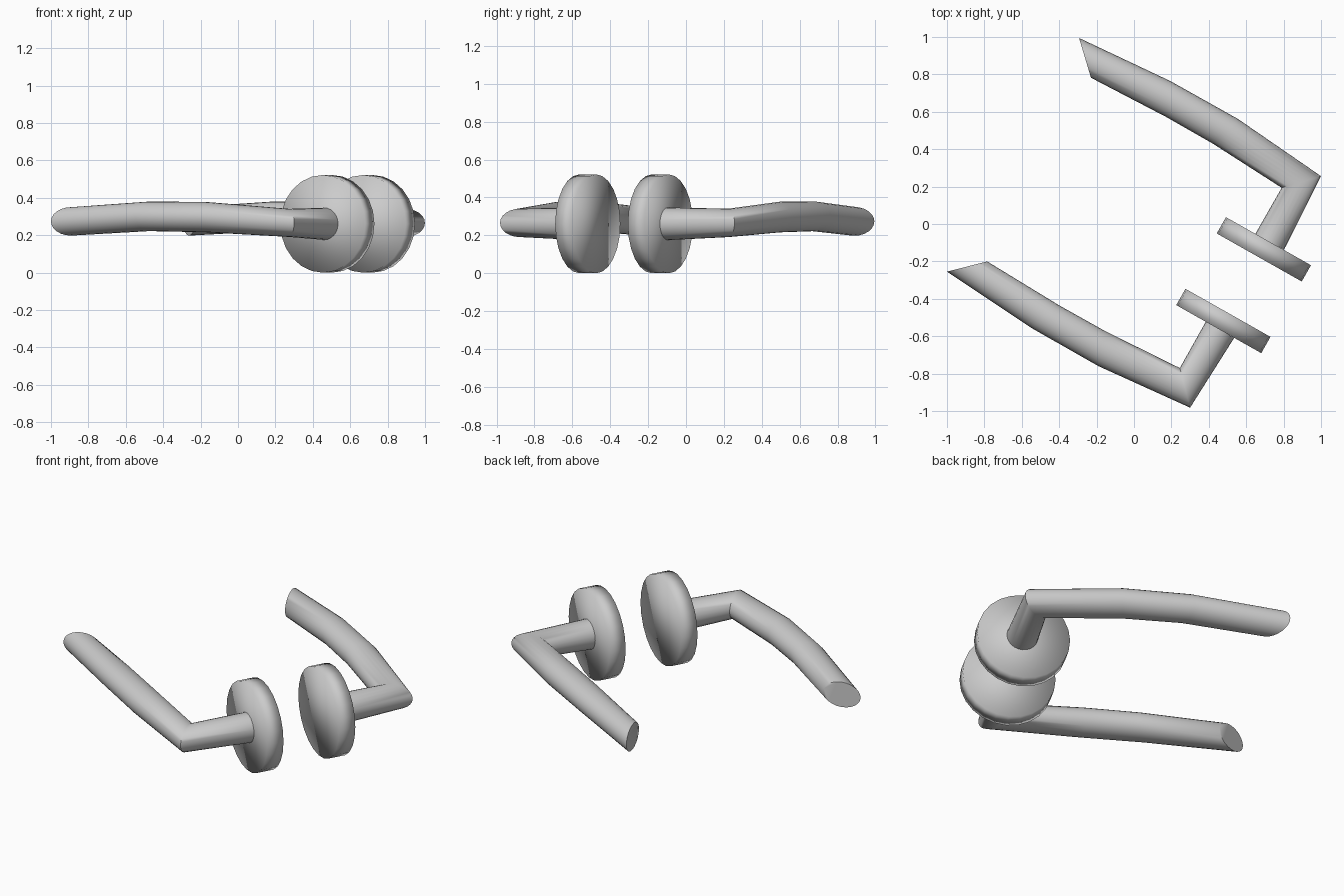
import bpy, bmesh, math
from mathutils import Vector

if "Cube" in bpy.data.objects:
    bpy.data.objects.remove(bpy.data.objects["Cube"])

N = Vector((0.492, 0.8706, 0)).normalized()   # normal of the door plane
T = Vector((N.y, -N.x, 0))                    # direction along the door
M = Vector((0.586, -0.327, 0))                # point midway between both roses
SEG = 24


def reflect(p):
    return p - 2 * (p - M).dot(N) * N


def loft(name, rings, mirror, sharp=None):
    """Bridge consecutive rings of points, capping both ends."""
    bm = bmesh.new()
    loops = [[bm.verts.new(reflect(p) if mirror else p) for p in r] for r in rings]
    for a, b in zip(loops, loops[1:]):
        for i in range(SEG):
            j = (i + 1) % SEG
            bm.faces.new((a[i], a[j], b[j], b[i]))
    bm.faces.new(loops[0])
    bm.faces.new(loops[-1])
    bmesh.ops.recalc_face_normals(bm, faces=bm.faces)
    me = bpy.data.meshes.new(name)
    bm.to_mesh(me)
    bm.free()
    me.shade_smooth()
    if sharp:
        me.set_sharp_from_angle(angle=math.radians(sharp))
    ob = bpy.data.objects.new(name, me)
    bpy.context.collection.objects.link(ob)


def ring(c, side, half_height):
    """Ellipse spanned by a horizontal half-axis and a vertical half-height."""
    up = Vector((0, 0, half_height))
    return [c + side * math.cos(a) + up * math.sin(a)
            for a in (2 * math.pi * i / SEG for i in range(SEG))]


# lever sections: inner x, y, outer x, y, centre z, half height
SECTIONS = [
    (0.385, -0.520, 0.535, -0.610, 0.261, 0.086),
    (0.245, -0.770, 0.300, -0.982, 0.266, 0.075),
    (-0.150, -0.575, -0.190, -0.760, 0.297, 0.081),
    (-0.400, -0.435, -0.550, -0.555, 0.301, 0.079),
    (-0.785, -0.200, -1.000, -0.255, 0.274, 0.076),
]
lever = []
for ix, iy, ox, oy, z, h in SECTIONS:
    a, b = Vector((ix, iy, z)), Vector((ox, oy, z))
    lever.append(ring((a + b) / 2, (b - a) / 2, h))

# round rose plate behind the lever
R = 0.261
rose = [ring(M - N * d + Vector((0, 0, R)), T * R, R) for d in (0.17, 0.27)]

# front set and its mirrored twin on the other side of the door
for label, mirror in (("front", False), ("back", True)):
    loft(label + "_rose", rose, mirror)
    loft(label + "_lever", lever, mirror, 60)
